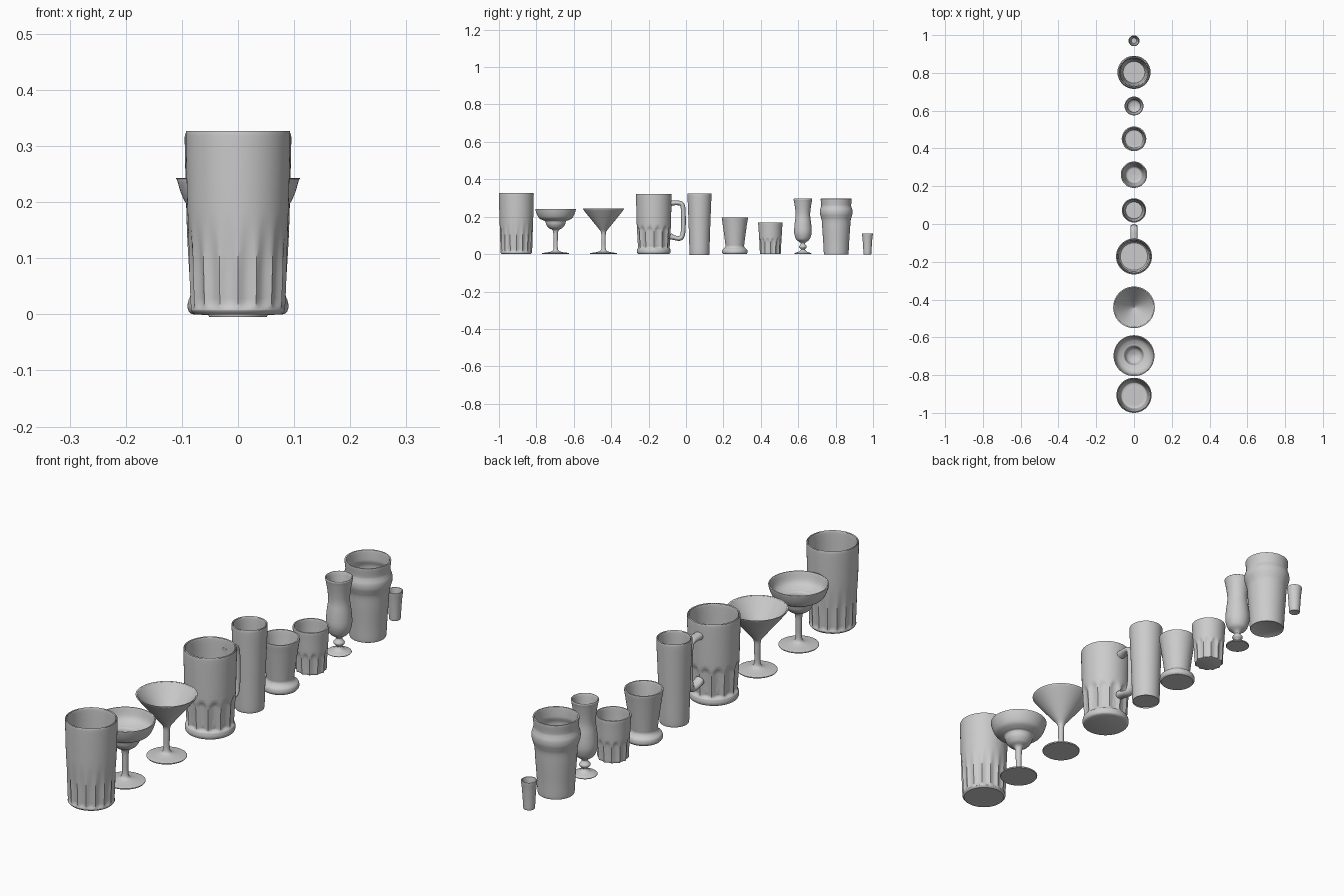
import bpy, bmesh, math
from mathutils import Vector

SEG = 96


def smooth_path(pts, steps):
    """Catmull-Rom through the points; a repeated point makes a hard corner."""
    v = [Vector(p) for p in pts]
    out = [v[0]]
    for i in range(len(v) - 1):
        b, c = v[i], v[i + 1]
        if (c - b).length < 1e-6:
            continue
        a = v[max(i - 1, 0)]
        d = v[min(i + 2, len(v) - 1)]
        for s in range(1, steps + 1):
            t = s / steps
            out.append(0.5 * (2 * b + (c - a) * t + (2 * a - 5 * b + 4 * c - d) * t * t
                              + (3 * b - a - 3 * c + d) * t ** 3))
    return out


def finish(ob):
    bpy.ops.object.select_all(action='DESELECT')
    ob.select_set(True)
    bpy.context.view_layer.objects.active = ob
    bpy.ops.object.shade_smooth_by_angle(angle=math.radians(40))


def lathe(name, y, outer, inner, flutes=None, steps=5):
    """Spin outer wall (bottom up) and inner wall (top down) round a vertical axis.
    flutes = (count, depth, z_low, z_high, fade)"""
    po, pi = smooth_path(outer, steps), smooth_path(inner, steps)
    pts = [(0, outer[0][1], False)] + [(p.x, p.y, True) for p in po]
    pts += [(p.x, p.y, False) for p in pi] + [(0, inner[-1][1], False)]
    bm = bmesh.new()
    rings = []
    for r, z, is_outer in pts:
        ring = []
        for k in range(SEG):
            a = 2 * math.pi * k / SEG
            rr = max(r, 0)
            if flutes and is_outer:
                n, depth, lo, hi, fade = flutes
                arch = abs(math.sin(n * a / 2))
                top = hi - 0.02 * (1 - arch)
                e = min(max((z - lo) / 0.012, 0), max((top - z) / fade, 0), 1)
                rr -= depth * arch * e * e * (3 - 2 * e)
            ring.append(bm.verts.new((rr * math.cos(a), rr * math.sin(a), z)))
        rings.append(ring)
    for lo, hi in zip(rings, rings[1:]):
        for k in range(SEG):
            j = (k + 1) % SEG
            bm.faces.new((lo[k], lo[j], hi[j], hi[k]))
    bmesh.ops.remove_doubles(bm, verts=bm.verts, dist=1e-5)
    bmesh.ops.recalc_face_normals(bm, faces=bm.faces)
    me = bpy.data.meshes.new(name)
    bm.to_mesh(me)
    bm.free()
    ob = bpy.data.objects.new(name, me)
    ob.location.y = y
    bpy.context.collection.objects.link(ob)
    finish(ob)
    return ob


def rim(r, z, t=0.007):
    """Rounded lip: the outer half, then the inner half."""
    return [(r, z - 0.004), (r - t * 0.3, z)], [(r - t * 0.6, z), (r - t, z - 0.004)]


def glass(name, y, wall, top, inside, flutes=None, steps=5, t=0.007):
    o, i = rim(*top, t)
    lathe(name, y, wall + o, i + inside, flutes, steps)


# Tall fluted tumbler
glass("fluted_tumbler", -0.907,
      [(0.077, 0), (0.077, 0), (0.083, 0.006), (0.084, 0.014), (0.086, 0.06), (0.088, 0.13),
       (0.091, 0.22)], (0.093, 0.322),
      [(0.083, 0.22), (0.076, 0.1), (0.07, 0.045), (0.06, 0.036), (0.06, 0.036), (0.0, 0.036)],
      (16, 0.006, 0.008, 0.19, 0.12))

# Stepped-bowl cocktail glass
foot = [(0.07, 0), (0.07, 0), (0.072, 0.003), (0.068, 0.006), (0.035, 0.011), (0.016, 0.019),
        (0.011, 0.04)]
glass("stepped_cocktail_glass", -0.697,
      foot + [(0.0115, 0.08), (0.013, 0.115), (0.019, 0.13), (0.037, 0.14), (0.05, 0.157),
              (0.056, 0.176), (0.068, 0.181), (0.088, 0.192), (0.1, 0.212)], (0.108, 0.242),
      [(0.094, 0.212), (0.083, 0.198), (0.064, 0.188), (0.051, 0.182), (0.044, 0.16),
       (0.034, 0.147), (0.014, 0.138), (0, 0.135)], t=0.006)

# Conical cocktail glass
glass("conical_cocktail_glass", -0.441,
      foot + [(0.0115, 0.08), (0.0125, 0.112), (0.018, 0.126), (0.03, 0.141), (0.07, 0.19)],
      (0.108, 0.242),
      [(0.067, 0.194), (0.03, 0.149), (0.003, 0.121), (0, 0.12)], t=0.006)

# Panelled mug
glass("beer_mug", -0.172,
      [(0.08, 0), (0.08, 0), (0.087, 0.004), (0.09, 0.014), (0.088, 0.026), (0.085, 0.034),
       (0.086, 0.06), (0.089, 0.11), (0.091, 0.15), (0.093, 0.22)], (0.095, 0.318),
      [(0.085, 0.22), (0.08, 0.1), (0.078, 0.045), (0.072, 0.034), (0.072, 0.034), (0, 0.034)],
      (12, 0.008, 0.026, 0.152, 0.018), t=0.008)

# Mug handle
path = smooth_path([(-0.086, 0.272), (-0.05, 0.274), (-0.027, 0.27), (-0.017, 0.254),
                    (-0.014, 0.21), (-0.014, 0.15), (-0.018, 0.105), (-0.03, 0.085),
                    (-0.055, 0.086), (-0.086, 0.096)], 5)
bm = bmesh.new()
rings = []
for i, p in enumerate(path):
    d = (path[min(i + 1, len(path) - 1)] - path[max(i - 1, 0)]).normalized()
    n = Vector((-d.y, d.x))
    end = min(i, len(path) - 1 - i)
    flare = 1 + 0.35 * max(0, 1 - end / 4)
    ring = []
    for k in range(20):
        a = 2 * math.pi * k / 20
        q = p + n * 0.0125 * flare * math.sin(a)
        ring.append(bm.verts.new((0.0185 * math.cos(a), q.x, q.y)))
    rings.append(ring)
for lo, hi in zip(rings, rings[1:]):
    for k in range(20):
        j = (k + 1) % 20
        bm.faces.new((lo[k], lo[j], hi[j], hi[k]))
bm.faces.new(rings[0])
bm.faces.new(rings[-1])
bmesh.ops.recalc_face_normals(bm, faces=bm.faces)
me = bpy.data.meshes.new("mug_handle")
bm.to_mesh(me)
bm.free()
handle = bpy.data.objects.new("mug_handle", me)
bpy.context.collection.objects.link(handle)
finish(handle)

# Plain tall glass
glass("tall_straight_glass", 0.072,
      [(0.05, 0), (0.05, 0), (0.053, 0.004), (0.056, 0.1), (0.06, 0.21)], (0.064, 0.318),
      [(0.053, 0.21), (0.049, 0.1), (0.046, 0.032), (0.042, 0.026), (0.042, 0.026), (0, 0.026)])

# Footed tumbler
glass("footed_tumbler", 0.261,
      [(0.062, 0), (0.062, 0), (0.067, 0.006), (0.068, 0.014), (0.065, 0.024), (0.055, 0.033),
       (0.05, 0.042), (0.051, 0.056), (0.058, 0.11), (0.065, 0.16)], (0.07, 0.197),
      [(0.058, 0.16), (0.051, 0.11), (0.044, 0.062), (0.036, 0.052), (0.036, 0.052), (0, 0.049)])

# Short panelled tumbler
glass("short_tumbler", 0.451,
      [(0.053, 0.0), (0.053, 0.0), (0.056, 0.004), (0.057, 0.03), (0.059, 0.07), (0.061, 0.1),
       (0.063, 0.135)], (0.065, 0.17),
      [(0.056, 0.13), (0.052, 0.07), (0.049, 0.036), (0.045, 0.03), (0.045, 0.03), (0, 0.03)],
      (12, 0.005, -0.02, 0.09, 0.018))

# Curvy stemmed glass
glass("curvy_stem_glass", 0.625,
      [(0.043, 0), (0.043, 0), (0.045, 0.003), (0.04, 0.007), (0.022, 0.013), (0.012, 0.022),
       (0.012, 0.027), (0.019, 0.035), (0.02, 0.042), (0.013, 0.051), (0.011, 0.057),
       (0.02, 0.066), (0.035, 0.078), (0.044, 0.1), (0.047, 0.125), (0.044, 0.165),
       (0.039, 0.205), (0.041, 0.24), (0.047, 0.278)], (0.05, 0.296),
      [(0.041, 0.278), (0.035, 0.24), (0.033, 0.205), (0.038, 0.165), (0.041, 0.125),
       (0.037, 0.1), (0.026, 0.082), (0, 0.076)], steps=4, t=0.006)

# Bulged pint glass
glass("bulged_pint_glass", 0.803,
      [(0.063, 0), (0.063, 0), (0.066, 0.004), (0.069, 0.06), (0.074, 0.13), (0.077, 0.178),
       (0.082, 0.198), (0.087, 0.216), (0.087, 0.234), (0.082, 0.25), (0.08, 0.262)],
      (0.083, 0.296),
      [(0.074, 0.262), (0.075, 0.25), (0.08, 0.234), (0.08, 0.216), (0.075, 0.198),
       (0.07, 0.178), (0.066, 0.13), (0.06, 0.04), (0.054, 0.03), (0.054, 0.03), (0, 0.03)])

# Shot glass
glass("shot_glass", 0.97,
      [(0.019, 0), (0.019, 0), (0.021, 0.003), (0.023, 0.04), (0.026, 0.08)], (0.029, 0.11),
      [(0.021, 0.08), (0.018, 0.04), (0.016, 0.026), (0.014, 0.022), (0.014, 0.022), (0, 0.022)],
      t=0.005)
